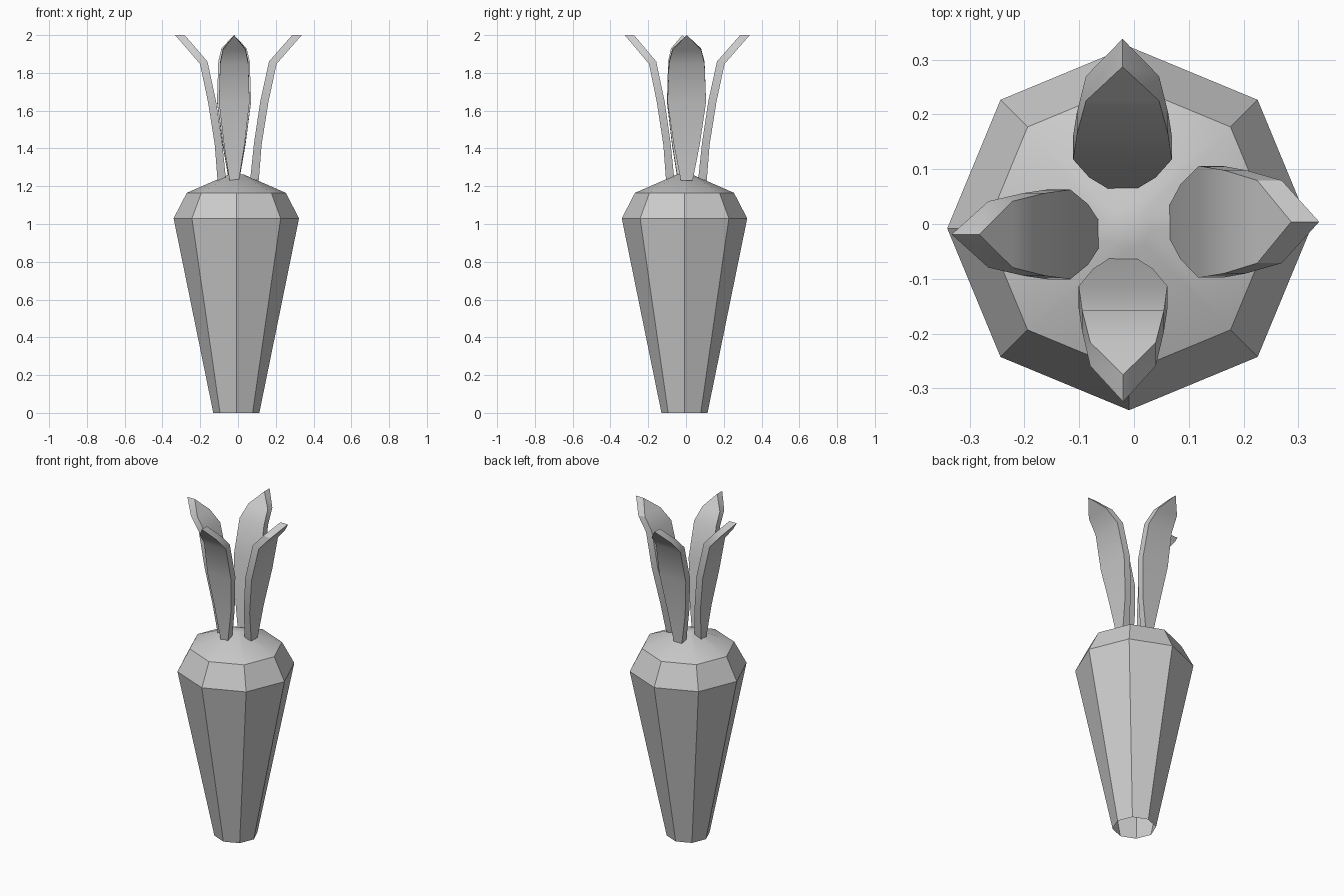
import bpy, math
from mathutils import Matrix

if "Cube" in bpy.data.objects:
    bpy.data.objects.remove(bpy.data.objects["Cube"])


def make_object(name, verts, faces):
    mesh = bpy.data.meshes.new(name)
    mesh.from_pydata(verts, [], faces)
    obj = bpy.data.objects.new(name, mesh)
    bpy.context.collection.objects.link(obj)
    bpy.ops.object.select_all(action='DESELECT')
    obj.select_set(True)
    bpy.context.view_layer.objects.active = obj
    bpy.ops.object.mode_set(mode='EDIT')
    bpy.ops.mesh.select_all(action='SELECT')
    bpy.ops.mesh.normals_make_consistent(inside=False)
    bpy.ops.object.mode_set(mode='OBJECT')
    bpy.ops.object.shade_smooth_by_angle(angle=math.radians(30))
    return obj


# Root: eight-sided tapered body, open at the bottom, with a low domed crown
SIDES = 8
CX, CY = -0.009, -0.008
profile = [(0.122, 0), (0.332, 1.03), (0.262, 1.165), (0.04, 1.262)]
verts = []
for r, z in profile:
    for i in range(SIDES):
        a = math.tau * i / SIDES
        verts.append((CX + r * math.cos(a), CY + r * math.sin(a), z))
faces = []
for k in range(len(profile) - 1):
    for i in range(SIDES):
        j = (i + 1) % SIDES
        faces.append((k * SIDES + i, k * SIDES + j, (k + 1) * SIDES + j, (k + 1) * SIDES + i))
faces.append(tuple(range((len(profile) - 1) * SIDES, len(profile) * SIDES)))
make_object("root", verts, faces)

# Leaf levels: inner radius, inner z, outer radius, outer z, half width
levels = [
    (0.065, 1.24, 0.110, 1.23, 0.028),
    (0.085, 1.43, 0.125, 1.42, 0.062),
    (0.118, 1.65, 0.161, 1.645, 0.092),
    (0.164, 1.86, 0.204, 1.847, 0.085),
    (0.225, 1.93, 0.270, 1.923, 0.068),
    (0.287, 2.00, 0.338, 2.00, 0.0),
]


def leaf(name, angle, offset, width, reach):
    verts = []
    for ri, zi, ro, zo, w in levels[:-1]:
        w *= width
        verts += [(ri, -w, zi), (ri, w, zi), (ro, w, zo), (ro, -w, zo)]
    ri, zi, ro, zo, _ = levels[-1]
    tip = len(verts)
    verts += [(ri, 0, zi), (ro, 0, zo)]
    faces = [(0, 1, 2, 3)]
    for k in range(len(levels) - 2):
        for i in range(4):
            a, b = 4 * k + i, 4 * k + (i + 1) % 4
            faces.append((a, b, b + 4, a + 4))
    e = tip - 4
    faces += [(e, e + 1, tip), (e + 2, e + 3, tip + 1),
              (e + 1, e + 2, tip + 1, tip), (e + 3, e, tip, tip + 1)]
    obj = make_object(name, verts, faces)
    obj.matrix_world = (Matrix.Translation(offset) @ Matrix.Rotation(math.radians(angle), 4, 'Z')
                        @ Matrix.Diagonal((reach, 1, 1, 1)))


# Four leaves around the crown
leaf("leaf_right", 0, (0, 0.004, 0), 1.11, 1.0)
leaf("leaf_back", 90, (-0.021, 0, 0), 0.98, 1.0)
leaf("leaf_left", 180, (0, -0.019, 0), 0.89, 0.985)
leaf("leaf_front", 270, (-0.02, 0, 0), 0.88, 0.96)
